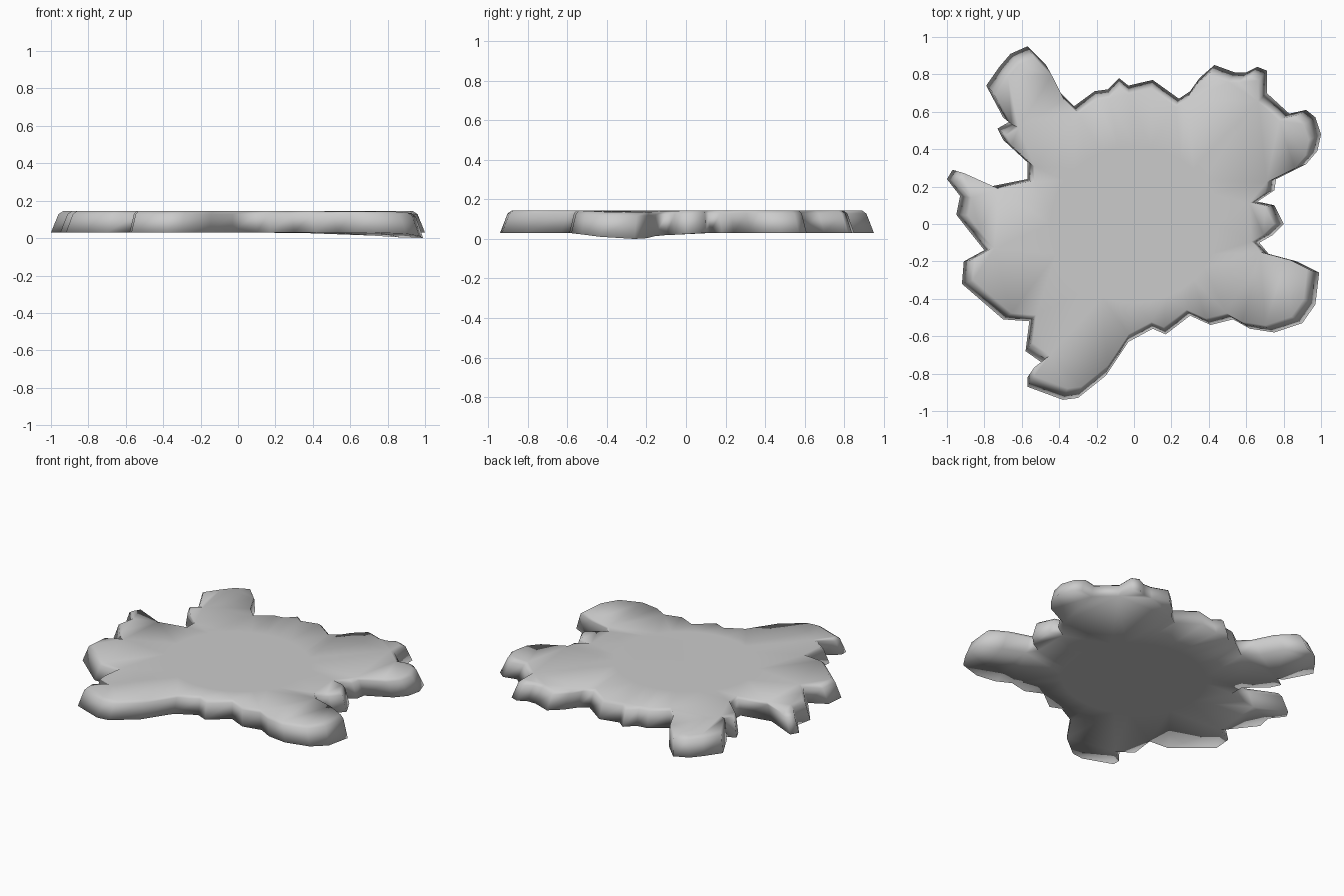
import bpy
import bmesh
import math
from mathutils import Vector

# Remove the default object
default = bpy.data.objects.get("Cube")
if default:
    bpy.data.objects.remove(default, do_unlink=True)


def make_material(name, color):
    """One flat colour for viewport and render."""
    material = bpy.data.materials.new(name)
    material.use_nodes = True
    material.diffuse_color = color
    shader = material.node_tree.nodes["Principled BSDF"]
    shader.inputs["Base Color"].default_value = color
    return material


# Splat outline in hundredths of a unit, counter-clockwise from the right spike
OUTLINE = [
    (80, 0), (75, 10), (66, 12), (75, 18), (76, 24), (92, 32), (98, 39),
    (100, 48), (97, 57), (92, 61), (83, 59), (71, 70), (71, 82), (66, 84),
    (60, 81), (54, 81), (43, 85), (35, 78), (30, 71), (24, 67), (10, 77),
    (-3, 74), (-8, 78), (-14, 72), (-21, 71), (-32, 63), (-40, 71),
    (-47, 85), (-57, 95), (-66, 91), (-72, 84), (-79, 74), (-70, 57),
    (-66, 55), (-73, 51), (-70, 45), (-57, 33), (-57, 24), (-77, 20),
    (-97, 29), (-100, 24), (-93, 15), (-95, 5), (-88, -4), (-80, -14),
    (-91, -20), (-92, -32), (-70, -51), (-56, -52), (-58, -68), (-48, -75),
    (-57, -82), (-57, -87), (-38, -94), (-30, -93), (-15, -81), (-3, -63),
    (10, -56), (17, -59), (30, -49), (41, -54), (53, -51), (62, -56),
    (75, -58), (90, -53), (97, -43), (99, -26), (87, -20), (72, -16),
    (67, -10), (74, -6),
]
BOTTOM, SHOULDER, TOP = 0.03, 0.128, 0.145


def add_loop(bm, points, z):
    """Closed ring of vertices and edges at one height."""
    verts = [bm.verts.new((x, y, z)) for x, y in points]
    edges = [bm.edges.new((v, verts[i - 1])) for i, v in enumerate(verts)]
    return verts, edges


def scaled_outline(scale):
    return [(x * scale / 100, y * scale / 100) for x, y in OUTLINE]


def bridge(bm, lower, upper):
    """Quads between two rings of equal length."""
    for i in range(len(lower)):
        bm.faces.new((lower[i - 1], lower[i], upper[i], upper[i - 1]))


def fill_cap(bm, edges, z, direction):
    """Flat cap with a level disc in the middle."""
    count = 32
    disc = [(0.45 * math.cos(math.tau * i / count), 0.42 * math.sin(math.tau * i / count))
            for i in range(count)]
    ring, ring_edges = add_loop(bm, disc, z)
    bmesh.ops.triangle_fill(bm, edges=edges + ring_edges, use_beauty=True,
                            normal=Vector((0, 0, direction)))
    bm.faces.new(ring)


def droop(co):
    """How far the front left lobe sags."""
    reach = min(max((co.x - 0.3) / 0.65, 0), 1)
    across = max(1 - abs(co.y + 0.27) / 0.32, 0)
    strength = 1 if co.z < SHOULDER else 0.4
    return 0.03 * strength * reach * min(across * 1.3, 1)


# Slab with sloping sides and a softened upper rim
bm = bmesh.new()
base, base_edges = add_loop(bm, scaled_outline(1.0), BOTTOM)
shoulder, _ = add_loop(bm, scaled_outline(0.96), SHOULDER)
rim, rim_edges = add_loop(bm, scaled_outline(0.935), TOP)
bridge(bm, base, shoulder)
bridge(bm, shoulder, rim)
fill_cap(bm, rim_edges, TOP, 1)
fill_cap(bm, base_edges, BOTTOM, -1)
for vert in bm.verts:
    vert.co.z -= droop(vert.co)
bmesh.ops.recalc_face_normals(bm, faces=bm.faces)
for face in bm.faces:
    face.smooth = True

mesh = bpy.data.meshes.new("splat_slab")
bm.to_mesh(mesh)
bm.free()
mesh.materials.append(make_material("plain_grey", (0.6, 0.6, 0.6, 1)))
slab = bpy.data.objects.new("splat_slab", mesh)
bpy.context.collection.objects.link(slab)
